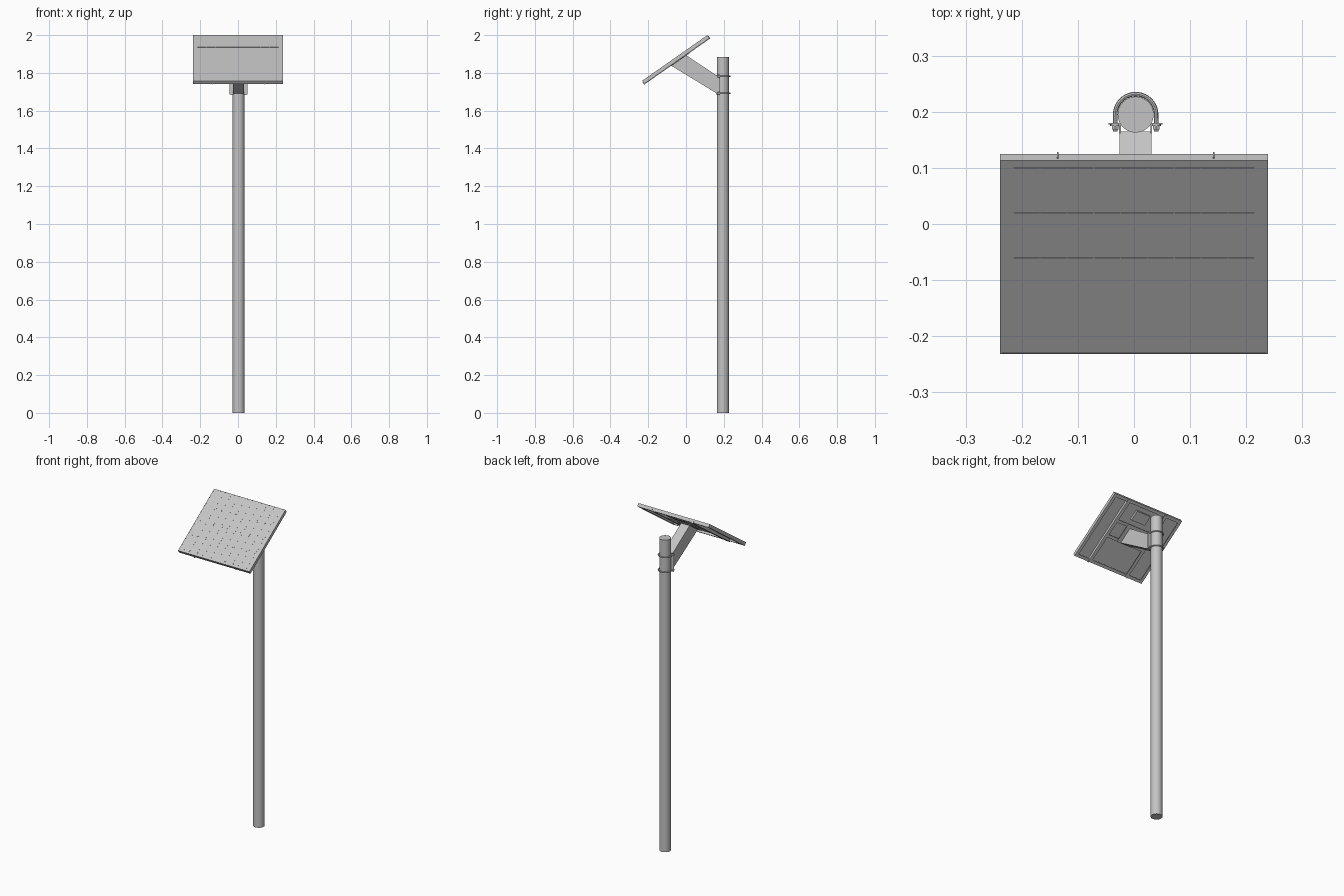
import bpy, bmesh, math
from mathutils import Matrix, Vector

if "Cube" in bpy.data.objects:
    bpy.data.objects.remove(bpy.data.objects["Cube"])

grey = bpy.data.materials.new("galvanised_grey")
grey.diffuse_color = (0.55, 0.55, 0.55, 1)
grey.use_nodes = True
grey.node_tree.nodes["Principled BSDF"].inputs["Base Color"].default_value = grey.diffuse_color

TILT = Matrix.Translation((0, -0.0595, 1.879)) @ Matrix.Rotation(math.radians(35), 4, 'X')
CX, PY, R = 0.003, 0.195, 0.032      # pole centre and radius
W, L, T = 0.477, 0.421, 0.020        # panel width, length, depth


def finish(name, bm, smooth=False):
    me = bpy.data.meshes.new(name)
    bmesh.ops.recalc_face_normals(bm, faces=bm.faces)
    bm.to_mesh(me)
    bm.free()
    me.materials.append(grey)
    ob = bpy.data.objects.new(name, me)
    bpy.context.collection.objects.link(ob)
    if smooth:
        bpy.ops.object.select_all(action='DESELECT')
        ob.select_set(True)
        bpy.context.view_layer.objects.active = ob
        bpy.ops.object.shade_smooth_by_angle(angle=math.radians(35))
    return ob


def add_box(bm, lo, hi, m=Matrix()):
    lo, hi = Vector(lo), Vector(hi)
    mat = m @ Matrix.Translation((lo + hi) / 2) @ Matrix.Diagonal((*(hi - lo), 1))
    bmesh.ops.create_cube(bm, size=1, matrix=mat)


def add_cyl(bm, r, depth, m, seg):
    bmesh.ops.create_cone(bm, cap_ends=True, segments=seg, radius1=r, radius2=r, depth=depth, matrix=m)


def boxes(name, items, m=Matrix()):
    bm = bmesh.new()
    for lo, hi in items:
        add_box(bm, lo, hi, m)
    return finish(name, bm)


# Pole
bm = bmesh.new()
add_cyl(bm, R, 1.885, Matrix.Translation((CX, PY, 0.9425)), 48)
finish("pole", bm, True)

# Panel sheet
w, l = W / 2, L / 2
boxes("panel_sheet", [((-w + 0.002, -l + 0.002, -0.006), (w - 0.002, l - 0.002, -0.0004))], TILT)

# Frame: outer walls and inward back flanges
fr = []
for s in (-1, 1):
    a, b = sorted((s * w, s * (w - 0.003)))
    fr.append(((a, -l, -T), (b, l, 0)))
    a, b = sorted((s * w, s * (w - 0.018)))
    fr.append(((a, -l, -T), (b, l, -T + 0.002)))
    a, b = sorted((s * l, s * (l - 0.003)))
    fr.append(((-w, a, -T), (w, b, 0)))
    a, b = sorted((s * l, s * (l - 0.018)))
    fr.append(((-w, a, -T), (w, b, -T + 0.002)))
boxes("panel_frame", fr, TILT)

# Cell plates
cw, ch = 0.43 / 9, 0.392 / 4
boxes("solar_cells", [((-0.215 + i * cw + 0.001, -0.196 + j * ch + 0.001, -0.0006),
                       (-0.215 + (i + 1) * cw - 0.001, -0.196 + (j + 1) * ch - 0.001, 0))
                      for i in range(9) for j in range(4)], TILT)

# Back rails (angle section) and cross bars
rails = []
for s in (-1, 1):
    x = 0.003 + s * 0.139
    rails.append(((x - 0.0015, -l - 0.003, -T - 0.003), (x + 0.0015, l + 0.003, -0.007)))
    a, b = sorted((x, x - s * 0.018))
    rails.append(((a, -l + 0.003, -T - 0.003), (b, l - 0.003, -T)))
boxes("back_rails", rails, TILT)
boxes("cross_bars", [((-0.136, y - 0.009, -T - 0.003), (0.142, y + 0.009, -T)) for y in (-0.03, 0.07)], TILT)
boxes("mounting_plate", [((-0.05, -0.04, -T - 0.005), (0.056, 0.08, -T - 0.002))], TILT)
boxes("junction_box", [((-0.045, 0.105, -T), (0.05, 0.165, -0.006))], TILT)

# Sloping arm: side profile extruded in x
bm = bmesh.new()
prof = [(-0.078, 1.838), (0.002, 1.892), (0.165, 1.785), (0.165, 1.69)]
f = bm.faces.new([bm.verts.new((CX - 0.0285, y, z)) for y, z in prof])
ex = bmesh.ops.extrude_face_region(bm, geom=[f])
bmesh.ops.translate(bm, vec=(0.057, 0, 0), verts=[v for v in ex['geom'] if isinstance(v, bmesh.types.BMVert)])
finish("support_arm", bm)

# Clamp bracket: cheeks beside the pole with outward ears
br = []
for s in (-1, 1):
    a, b = sorted((CX + s * 0.0265, CX + s * 0.0295))
    br.append(((a, 0.16, 1.686), (b, 0.18, 1.79)))
    a, b = sorted((CX + s * 0.0265, CX + s * 0.048))
    br.append(((a, 0.177, 1.686), (b, 0.18, 1.79)))
boxes("clamp_bracket", br)

# U-bolts with washers and nuts
for n, z in (("lower", 1.692), ("upper", 1.782)):
    cu = bpy.data.curves.new("u_path", 'CURVE')
    cu.dimensions = '3D'
    cu.bevel_depth, cu.bevel_resolution, cu.use_fill_caps = 0.004, 2, True
    q = 0.0365
    pts = [(CX + q, 0.165)] + [(CX + q * math.cos(t * math.pi / 20), PY + q * math.sin(t * math.pi / 20))
                               for t in range(21)] + [(CX - q, 0.165)]
    sp = cu.splines.new('POLY')
    sp.points.add(len(pts) - 1)
    for p, (x, y) in zip(sp.points, pts):
        p.co = (x, y, z, 1)
    tmp = bpy.data.objects.new("u_path", cu)
    bpy.context.collection.objects.link(tmp)
    bpy.context.view_layer.update()
    me = bpy.data.meshes.new_from_object(tmp.evaluated_get(bpy.context.evaluated_depsgraph_get()))
    bm = bmesh.new()
    bm.from_mesh(me)
    bpy.data.objects.remove(tmp)
    finish(n + "_u_bolt", bm, True)
    bm = bmesh.new()
    for s in (-1, 1):
        for r, d, y, seg in ((0.009, 0.002, 0.176, 20), (0.007, 0.007, 0.1715, 6)):
            add_cyl(bm, r, d, Matrix.Translation((CX + s * q, y, z)) @ Matrix.Rotation(math.pi / 2, 4, 'X'), seg)
    finish(n + "_nuts", bm)
